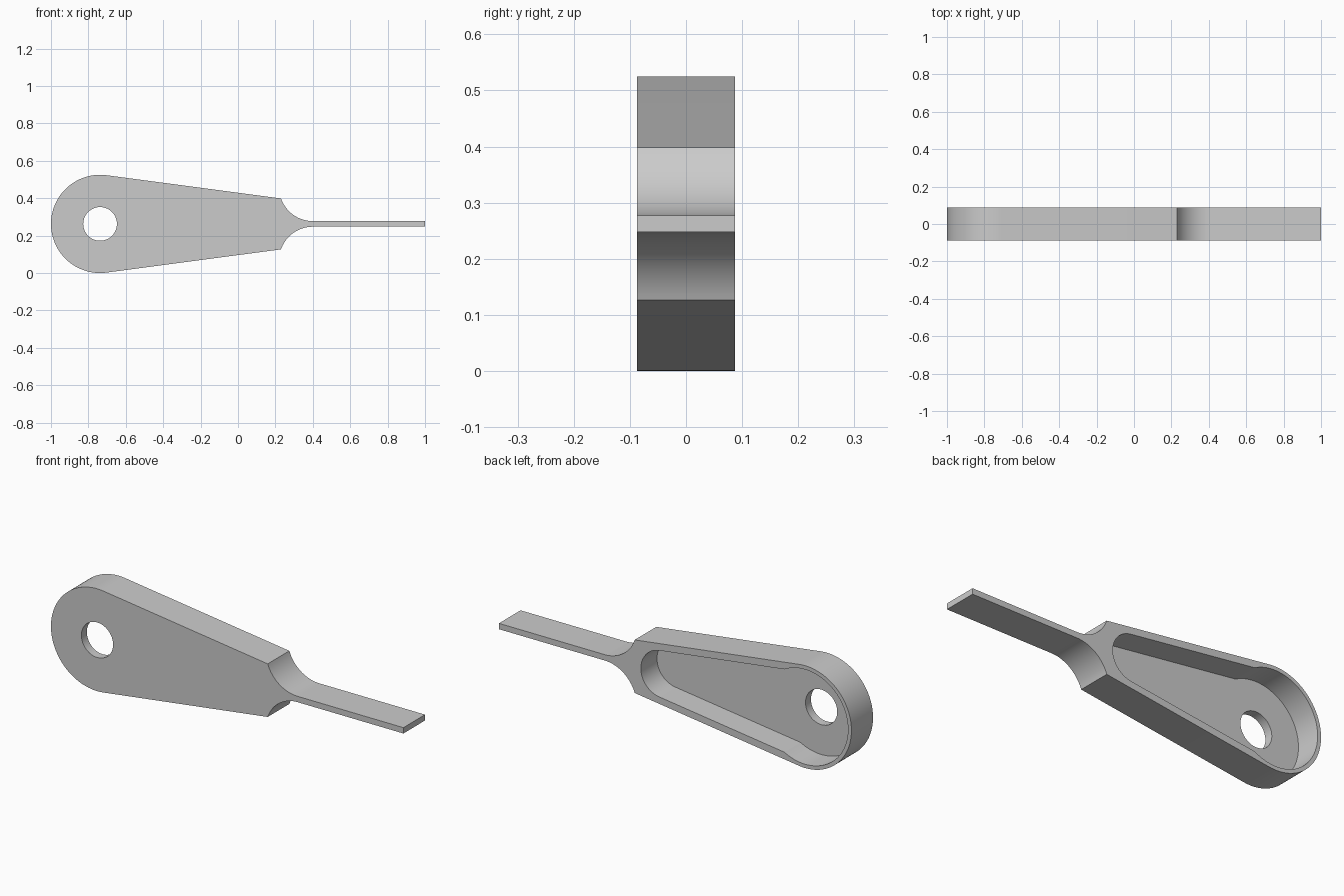
import bpy, bmesh, math
from mathutils import Vector

cube = bpy.data.objects.get("Cube")
if cube:
    bpy.data.objects.remove(cube)

HALF_DEPTH = 0.0875      # half thickness along y
FLOOR = 0.044            # thickness of the closed front wall
HEAD_R = 0.2625
HEAD = Vector((HEAD_R - 1, 0))
TIP = Vector((0.075, 0))
TAPER = 7.5              # slope of the long edges, degrees


def arc(center, radius, start, end, steps):
    angles = [math.radians(start + (end - start) * i / steps) for i in range(steps + 1)]
    return [(center[0] + radius * math.cos(a), center[1] + radius * math.sin(a)) for a in angles]


def mirrored(upper):
    """Close an upper half profile with its reflection."""
    return upper + [(x, -z) for x, z in reversed(upper) if abs(z) > 1e-5]


def prism(name, profile, y0, y1):
    bm = bmesh.new()
    face = bm.faces.new([bm.verts.new((x, y0, z + HEAD_R)) for x, z in profile])
    moved = bmesh.ops.extrude_face_region(bm, geom=[face])["geom"]
    bmesh.ops.translate(bm, vec=(0, y1 - y0, 0),
                        verts=[v for v in moved if isinstance(v, bmesh.types.BMVert)])
    bmesh.ops.recalc_face_normals(bm, faces=bm.faces)
    mesh = bpy.data.meshes.new(name)
    bm.to_mesh(mesh)
    bm.free()
    obj = bpy.data.objects.new(name, mesh)
    bpy.context.collection.objects.link(obj)
    return obj


def cut(target, cutter):
    cutter.hide_render = True
    mod = target.modifiers.new("cut", "BOOLEAN")
    mod.operation = "DIFFERENCE"
    mod.solver = "EXACT"
    mod.object = cutter
    bpy.context.view_layer.objects.active = target
    bpy.ops.object.modifier_apply(modifier=mod.name)
    bpy.data.objects.remove(cutter)


# Body: round head, tapered sides, concave shoulders and a flat tongue
body_half = arc(HEAD, HEAD_R, 180, 90 - TAPER, 32)
body_half += arc((0.4, 0.195), 0.18, 199.1, 270, 20)
body_half.append((1, 0.015))
body = prism("lever_body", mirrored(body_half), -HALF_DEPTH, HALF_DEPTH)

# Recess in the back: wide round head joined to a tapered slot with a round tip
POCKET_R, TIP_R = 0.243, 0.12
wall_distance = (TIP - HEAD).length * math.sin(math.radians(TAPER)) + TIP_R
meet = 90 - TAPER - math.degrees(math.acos(wall_distance / POCKET_R))
pocket_half = arc(HEAD, POCKET_R, 180, meet, 32) + arc(TIP, TIP_R, 90 - TAPER, 0, 20)
cut(body, prism("recess_cutter", mirrored(pocket_half), FLOOR - HALF_DEPTH, 0.2))

# Pivot hole through the head
cut(body, prism("hole_cutter", arc(HEAD, 0.09, 0, 360, 48)[:-1], -0.2, 0.2))

# Finish
grey = bpy.data.materials.new("plain_grey")
grey.use_nodes = True
colour = (0.6, 0.6, 0.6, 1)
grey.diffuse_color = colour
grey.node_tree.nodes["Principled BSDF"].inputs["Base Color"].default_value = colour
body.data.materials.clear()
body.data.materials.append(grey)

bpy.ops.object.select_all(action="DESELECT")
body.select_set(True)
bpy.context.view_layer.objects.active = body
bpy.ops.object.shade_smooth_by_angle(angle=math.radians(15))
